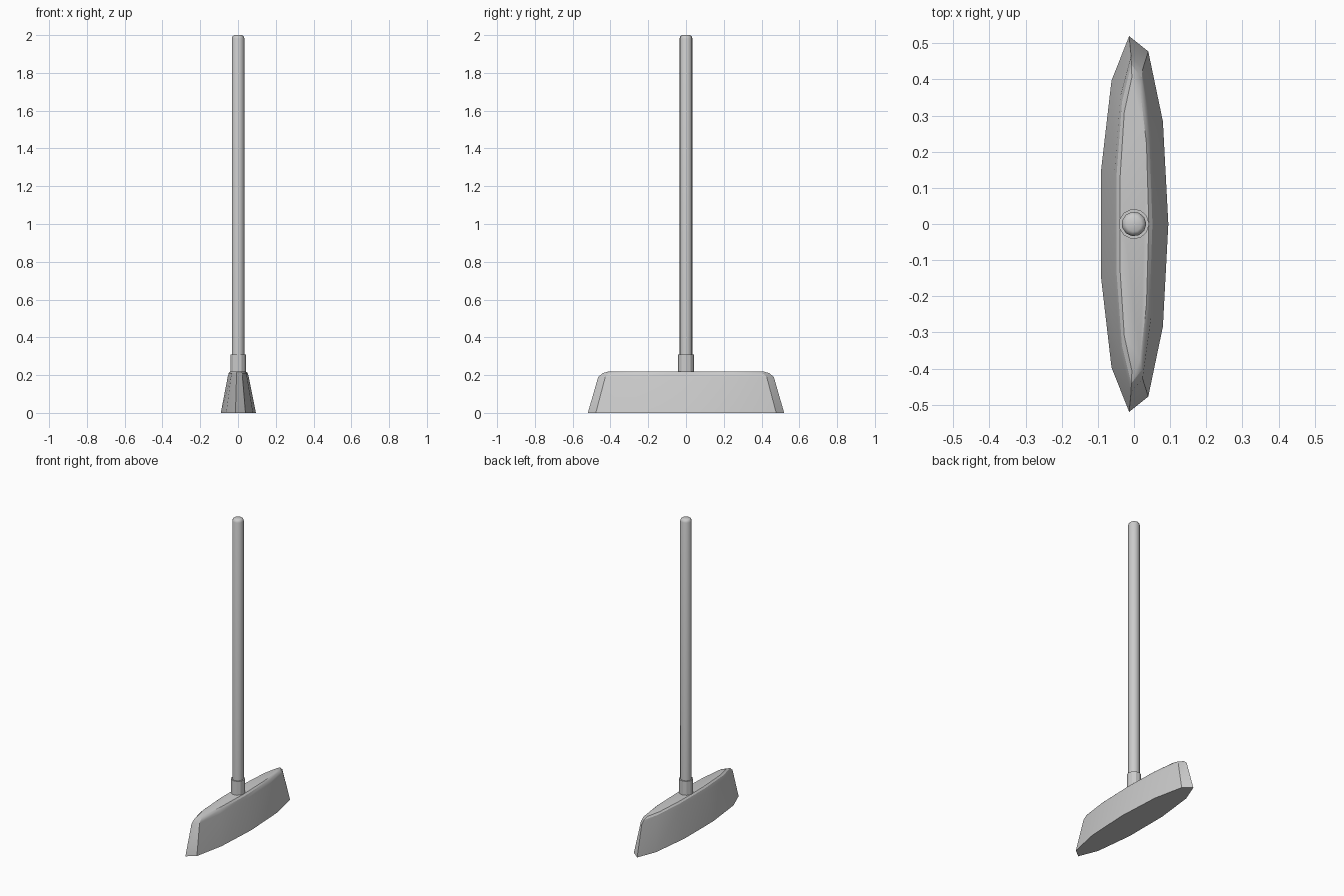
import bpy, bmesh, math

if "Cube" in bpy.data.objects:
    bpy.data.objects.remove(bpy.data.objects["Cube"])

SIDES = 11


def ellipse(rx, ry, z):
    """One 11-sided ring of a loft."""
    return [(rx * math.cos(2 * math.pi * i / SIDES),
             ry * math.sin(2 * math.pi * i / SIDES), z) for i in range(SIDES)]


def loft(name, levels, angle):
    """Skin a stack of (rx, ry, z) rings and cap both ends."""
    bm = bmesh.new()
    rings = [[bm.verts.new(p) for p in ellipse(*lv)] for lv in levels]
    for a, b in zip(rings, rings[1:]):
        for i in range(SIDES):
            j = (i + 1) % SIDES
            bm.faces.new((a[i], a[j], b[j], b[i]))
    bm.faces.new(rings[0][::-1])
    bm.faces.new(rings[-1])
    bmesh.ops.recalc_face_normals(bm, faces=bm.faces)
    mesh = bpy.data.meshes.new(name)
    bm.to_mesh(mesh)
    bm.free()
    obj = bpy.data.objects.new(name, mesh)
    bpy.context.collection.objects.link(obj)
    bpy.ops.object.select_all(action='DESELECT')
    bpy.context.view_layer.objects.active = obj
    obj.select_set(True)
    bpy.ops.object.shade_smooth_by_angle(angle=math.radians(angle))
    return obj


# Flared broom head with a rounded upper rim
loft("broom_head", [(0.095, 0.525, 0.0), (0.057, 0.47, 0.19),
                    (0.051, 0.445, 0.211), (0.041, 0.41, 0.22)], 30)

# Short socket gripping the handle
loft("handle_socket", [(0.042, 0.042, 0.21), (0.042, 0.042, 0.31)], 30)

# Long pole with a rounded tip
loft("handle", [(0.034, 0.034, 0.22), (0.034, 0.034, 1.982),
                (0.030, 0.030, 1.994), (0.021, 0.021, 2.0)], 40)
